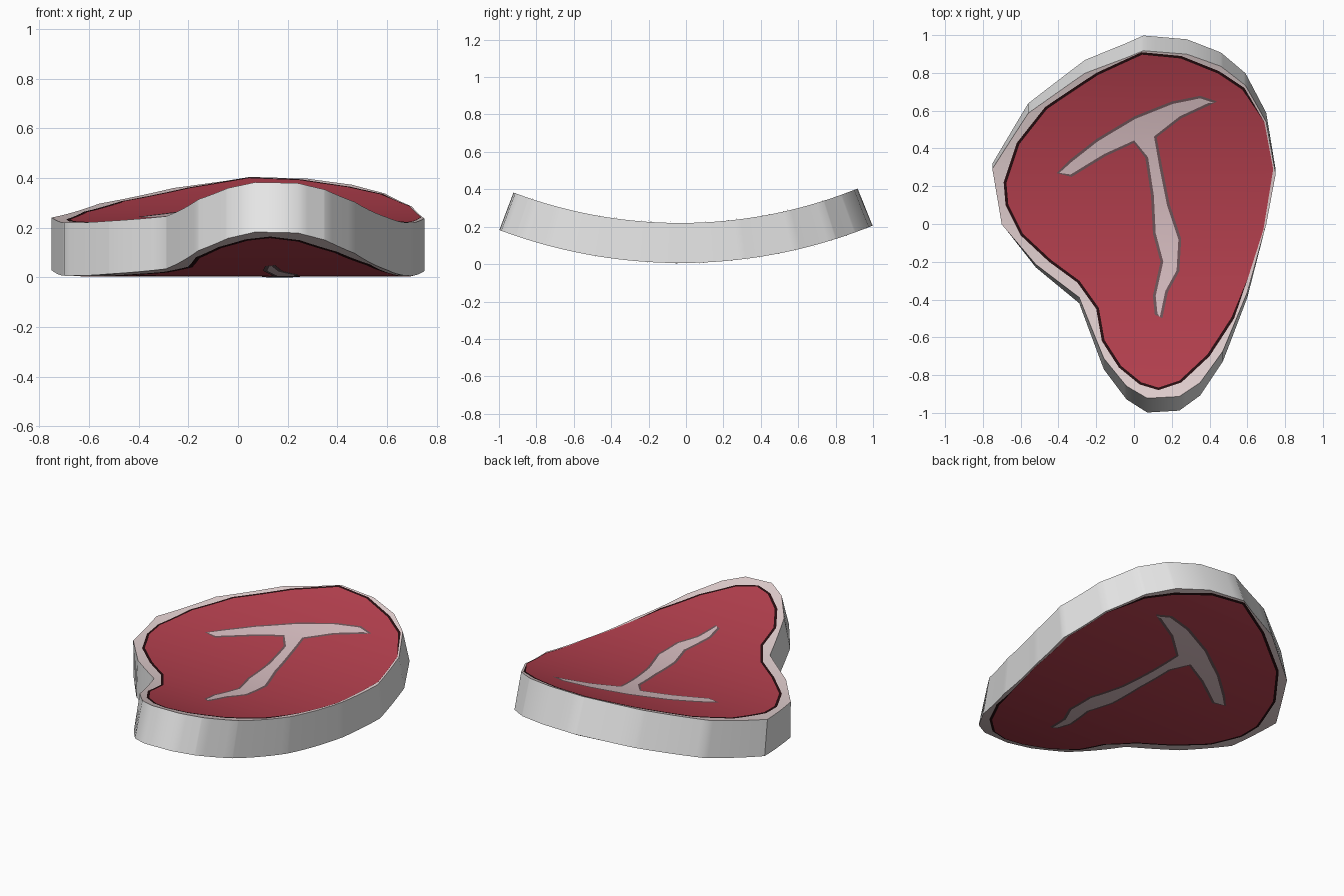
import bpy, bmesh, math
from mathutils import Vector

if "Cube" in bpy.data.objects:
    bpy.data.objects.remove(bpy.data.objects["Cube"])

R, C, T = 2.75, -0.03, 0.22      # bend radius, bend centre, thickness


def material(name, rgb):
    m = bpy.data.materials.new(name)
    m.diffuse_color = (*rgb, 1)
    m.use_nodes = True
    m.node_tree.nodes["Principled BSDF"].inputs["Base Color"].default_value = m.diffuse_color
    return m


FAT = material("white fat", (0.80, 0.80, 0.80))
RIM = material("pink fat rim", (0.74, 0.61, 0.61))
DARK = material("dark seared line", (0.02, 0.004, 0.005))
MEAT = material("red meat", (0.45, 0.05, 0.075))
BONE = material("pale bone", (0.68, 0.51, 0.53))
EDGE = material("bone outline", (0.16, 0.09, 0.10))


def flatten(points, h):
    """Outline seen from above at height h -> unrolled flat coordinates."""
    return [Vector((x, R * math.asin((y - C) / (R - h)))) for x, y in points]


def bend(bm):
    for v in bm.verts:
        a, h = v.co.y / R, v.co.z
        v.co.y = C + (R - h) * math.sin(a)
        v.co.z = R - (R - h) * math.cos(a)


def inset(pts, d):
    """Shrink a clockwise outline by d, measured along its corner normals."""
    out = []
    for i, p in enumerate(pts):
        t = (pts[(i + 1) % len(pts)] - pts[i - 1]).normalized()
        out.append(p + Vector((t.y, -t.x)) * d)
    return out


def sheet(bm, pts, h, up=True):
    """Flat sheet sliced into strips so that it can bend."""
    tmp = bmesh.new()
    tmp.faces.new([tmp.verts.new((p.x, p.y, h)) for p in pts])
    bmesh.ops.triangulate(tmp, faces=tmp.faces[:])
    for i in range(-23, 24):
        geom = tmp.verts[:] + tmp.edges[:] + tmp.faces[:]
        bmesh.ops.bisect_plane(tmp, geom=geom, dist=1e-5,
                               plane_co=(0, i * 0.05, 0), plane_no=(0, 1, 0))
    tmp.normal_update()
    bmesh.ops.reverse_faces(tmp, faces=[f for f in tmp.faces
                                        if (f.normal.z > 0) != up])
    me = bpy.data.meshes.new("tmp")
    tmp.to_mesh(me)
    tmp.free()
    bm.from_mesh(me)
    bpy.data.meshes.remove(me)


def finish(bm, name, mats):
    me = bpy.data.meshes.new(name)
    bm.to_mesh(me)
    bm.free()
    for m in mats:
        me.materials.append(m)
    ob = bpy.data.objects.new(name, me)
    bpy.context.collection.objects.link(ob)
    bpy.ops.object.select_all(action='DESELECT')
    ob.select_set(True)
    bpy.context.view_layer.objects.active = ob
    bpy.ops.object.shade_smooth_by_angle(angle=math.radians(40))


def layer(name, pts, level, mat):
    """Thin coloured sheet on both the top and the underside."""
    bm = bmesh.new()
    off = level * 0.0015
    sheet(bm, pts, T + off, True)
    sheet(bm, pts, 0.006 - off, False)
    bend(bm)
    finish(bm, name, [mat])


# Fat body: thick slab, white wall with pinkish rim
outline = flatten([
    (0.05, 1.0), (0.28, 0.98), (0.46, 0.91), (0.59, 0.80), (0.70, 0.59),
    (0.75, 0.29), (0.70, 0.0), (0.60, -0.39), (0.47, -0.73), (0.35, -0.91),
    (0.24, -0.99), (0.07, -1.0), (-0.04, -0.93), (-0.16, -0.77),
    (-0.29, -0.42), (-0.52, -0.23), (-0.70, 0.0), (-0.75, 0.32),
    (-0.56, 0.64), (-0.26, 0.87), (-0.04, 0.96)], 0)
bm = bmesh.new()
sheet(bm, outline, 0.006, False)
ext = bmesh.ops.extrude_face_region(bm, geom=bm.faces[:], use_keep_orig=True)
for v in ext["geom"]:
    if isinstance(v, bmesh.types.BMVert):
        v.co.z = T
bmesh.ops.recalc_face_normals(bm, faces=bm.faces[:])
for f in bm.faces:
    f.material_index = 1 if abs(f.normal.z) > 0.5 else 0
bend(bm)
finish(bm, "fat_body", [FAT, RIM])

# Meat with its dark border line
meat = flatten([
    (0.04, 0.91), (0.25, 0.89), (0.45, 0.81), (0.585, 0.72), (0.69, 0.54),
    (0.737, 0.29), (0.685, -0.03), (0.605, -0.28), (0.53, -0.50),
    (0.40, -0.70), (0.25, -0.84), (0.13, -0.88), (0.03, -0.85),
    (-0.08, -0.76), (-0.17, -0.62), (-0.20, -0.45), (-0.30, -0.31),
    (-0.45, -0.20), (-0.60, -0.06), (-0.68, 0.10), (-0.69, 0.22),
    (-0.62, 0.43), (-0.47, 0.62), (-0.20, 0.80)], T)
layer("meat_border", meat, 1, DARK)
inner = [p if p.x > 0.6 else q for p, q in zip(meat, inset(meat, 0.015))]
layer("meat", inner, 2, MEAT)

# T-shaped bone with its outline
bone = flatten([
    (-0.41, 0.27), (-0.34, 0.34), (-0.20, 0.45), (0.0, 0.57), (0.20, 0.65),
    (0.35, 0.68), (0.44, 0.65), (0.40, 0.63), (0.25, 0.56), (0.12, 0.46),
    (0.15, 0.30), (0.19, 0.10), (0.25, -0.08), (0.24, -0.25), (0.18, -0.36),
    (0.15, -0.50), (0.11, -0.48), (0.10, -0.38), (0.14, -0.20),
    (0.10, -0.05), (0.09, 0.15), (0.06, 0.35), (0.0, 0.43), (-0.15, 0.36),
    (-0.33, 0.25)], T)
layer("bone_border", bone, 3, EDGE)
layer("bone", inset(bone, 0.015), 4, BONE)
